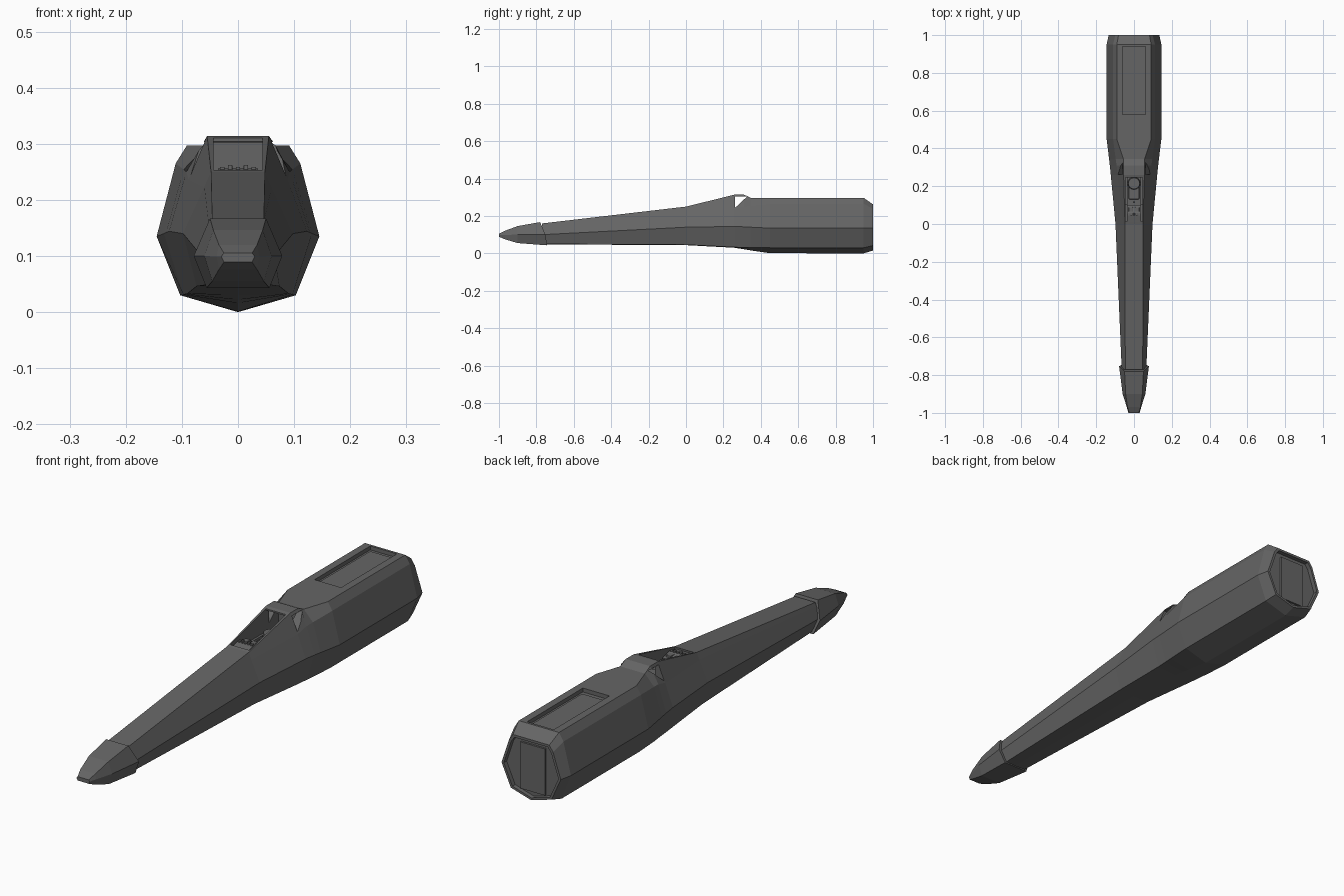
import bpy, bmesh, math

if "Cube" in bpy.data.objects:
    bpy.data.objects.remove(bpy.data.objects["Cube"])

def material(name, v):
    m = bpy.data.materials.new(name)
    m.diffuse_color = (v, v, v, 1)
    m.use_nodes = True
    m.node_tree.nodes["Principled BSDF"].inputs["Base Color"].default_value = m.diffuse_color
    return m

GREY = material("hull grey", 0.13)

def finish(name, bm):
    bmesh.ops.recalc_face_normals(bm, faces=bm.faces)
    me = bpy.data.meshes.new(name)
    bm.to_mesh(me)
    bm.free()
    me.materials.append(GREY)
    ob = bpy.data.objects.new(name, me)
    bpy.context.collection.objects.link(ob)
    return ob

def loft(name, rings):
    """Skin closed rings of (x, y, z) points and cap both ends."""
    bm = bmesh.new()
    vs = [[bm.verts.new(p) for p in r] for r in rings]
    n = len(vs[0])
    for a, b in zip(vs, vs[1:]):
        for i in range(n):
            j = (i + 1) % n
            bm.faces.new((a[i], a[j], b[j], b[i]))
    bm.faces.new(vs[0])
    bm.faces.new(vs[-1])
    return finish(name, bm)

def mirror_ring(half):
    """Right half from top to bottom, mirrored to a full ring."""
    return half + [(-x, y, z) for x, y, z in reversed(half) if x > 0]

def prism_x(name, pts, w):
    return loft(name, [[(s * w, y, z) for y, z in pts] for s in (-1, 1)])

def box(name, lo, hi, bevel=0):
    (x0, y0, z0), (x1, y1, z1) = lo, hi
    ob = loft(name, [[(x0, y0, z), (x1, y0, z), (x1, y1, z), (x0, y1, z)] for z in (z0, z1)])
    if bevel:
        m = ob.modifiers.new("bevel", "BEVEL")
        m.width, m.segments = bevel, 2
    return ob

def cut(target, cutter):
    m = target.modifiers.new(cutter.name, "BOOLEAN")
    m.operation, m.solver, m.object = "DIFFERENCE", "EXACT", cutter
    cutter.hide_render = True
    cutter.hide_set(True)

# fuselage: y, then top edge, shoulder, waist, lower edge as x, z; keel z
stations = [
    (-0.77, .046, .160, .051, .145, .065, .100, .047, .050, .048),
    (0.00, .048, .250, .060, .223, .098, .140, .074, .046, .044),
    (0.26, .055, .314, .088, .236, .123, .144, .090, .033, .030),
    (0.31, .055, .314, .092, .250, .128, .142, .094, .032, .022),
    (0.345, .056, .297, .097, .254, .132, .140, .097, .031, .016),
    (0.45, .091, .297, .111, .265, .145, .135, .103, .030, .001),
    (0.95, .091, .297, .111, .265, .145, .135, .103, .030, .000),
    (1.00, .082, .262, .099, .238, .134, .135, .092, .042, .015),
]
rings = []
for y, *v in stations:
    half = [(v[i], y, v[i + 1]) for i in (0, 2, 4, 6)] + [(0, y, v[8])]
    rings.append(mirror_ring(half))
fuselage = loft("fuselage", rings)

# cockpit well, leaving a roof bar over the rear
well = prism_x("cockpit_cutter", [(.012, .20), (.012, .29), (.20, .36), (.245, .36),
                                  (.245, .304), (.325, .304), (.325, .20)], .044)
cut(fuselage, well)
# triangular side windows
cut(fuselage, prism_x("window_cutter", [(.262, .303), (.326, .303), (.262, .243)], .3))
# sunken panel on the back of the hull
cut(fuselage, box("dorsal_cutter", (-.06, .58, .281), (.06, .94, .35)))
# sunken tail face
tail = [[(x * .92, y, .137 + (z - .137) * .92) for x, _, z in rings[-1]] for y in (.982, 1.05)]
cut(fuselage, loft("tail_cutter", tail))
box("tail_panel", (-.055, .975, .045), (.055, .990, .235))
box("dorsal_panel", (-.05, .60, .275), (.05, .925, .284))

# nose cone with swept rear edge
nose = []
for top, mid, low in [
    ((.050, -.780, .167), (.079, -.752, .100), (.056, -.742, .043)),
    ((.044, -.90, .146), (.060, -.90, .100), (.046, -.90, .055)),
    ((.034, -.97, .120), (.038, -.97, .099), (.034, -.97, .076)),
    ((.025, -1.0, .105), (.030, -1.0, .099), (.025, -1.0, .089)),
]:
    nose.append(mirror_ring([top, mid, low]))
loft("nose_cone", nose)

# cockpit interior: instrument console with knobs and screen
prism_x("console", [(.010, .20), (.010, .246), (.055, .256), (.10, .243), (.10, .20)], .036)
for i in range(5):
    x = -.028 + i * .014
    box("console_knob", (x - .004, .045, .24), (x + .004, .058, .262 if i % 2 else .259), .001)
for s in (-1, 1):
    box("console_screen", (s * .017 - .011, .065, .24), (s * .017 + .011, .09, .254), .002)
    box("side_rail", (s * .040 - .005, .10, .20), (s * .040 + .005, .25, .218))

# seat with rounded back and control stick
box("seat_base", (-.028, .13, .198), (.028, .22, .216), .006)
bm = bmesh.new()
bmesh.ops.create_cone(bm, cap_ends=True, segments=16, radius1=.034, radius2=.030, depth=.03)
bmesh.ops.translate(bm, verts=bm.verts, vec=(0, .215, .222))
finish("seat_back", bm)
box("control_stick", (-.004, .112, .20), (.004, .12, .235), .002)
